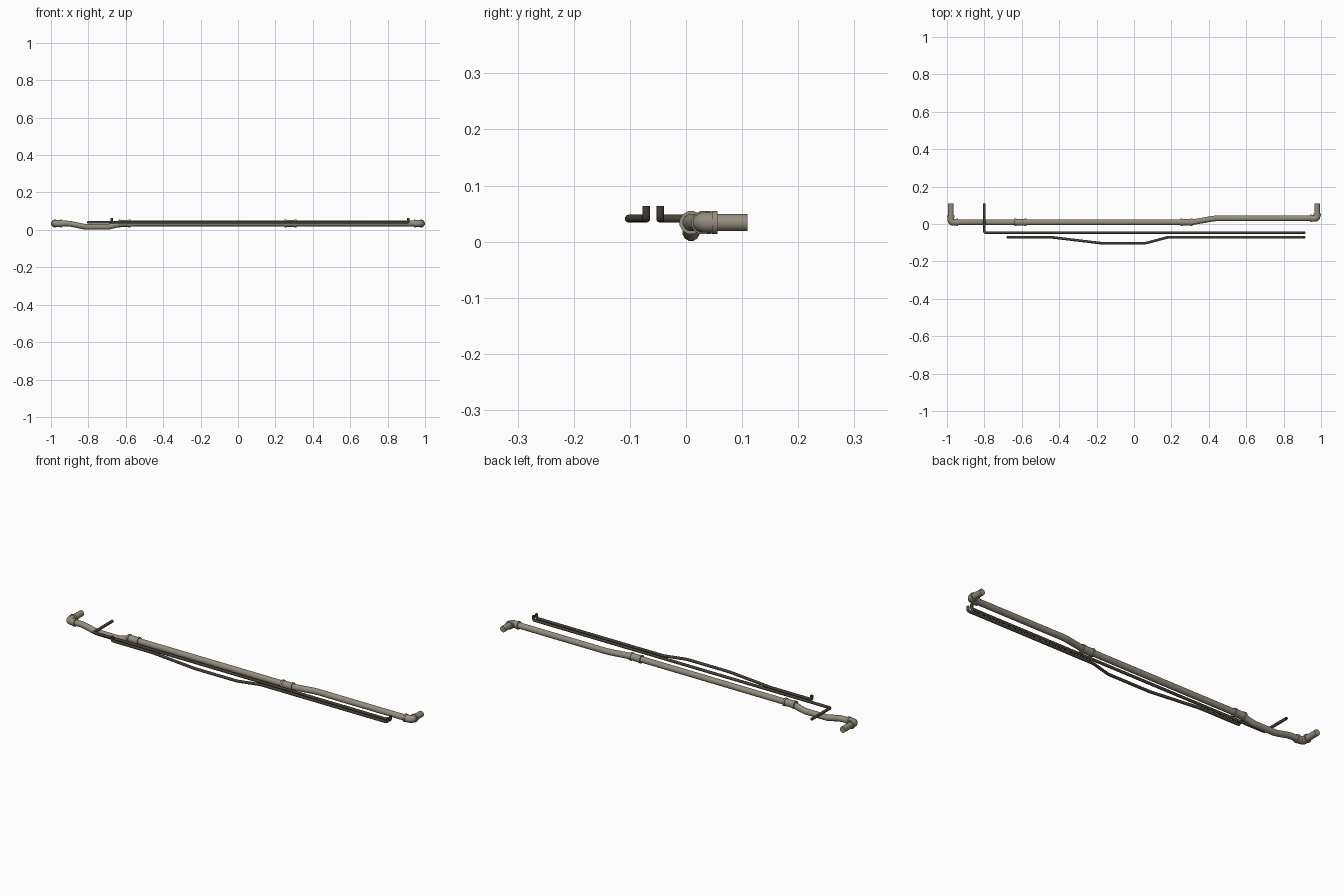
import bpy, bmesh, math
from mathutils import Vector

if "Cube" in bpy.data.objects:
    bpy.data.objects.remove(bpy.data.objects["Cube"])


def material(name, rgb):
    m = bpy.data.materials.new(name)
    m.diffuse_color = (*rgb, 1)
    m.use_nodes = True
    m.node_tree.nodes["Principled BSDF"].inputs["Base Color"].default_value = m.diffuse_color
    return m


TAN = material("weathered tan metal", (0.30, 0.27, 0.21))
DARK = material("dark brown metal", (0.062, 0.052, 0.038))


def round_corners(pts, radius, steps=3):
    """Replace each inner corner with a short arc-like bend."""
    pts = [Vector(p) for p in pts]
    if radius <= 0:
        return pts
    out = [pts[0]]
    for a, b, c in zip(pts, pts[1:], pts[2:]):
        p = b + (a - b).normalized() * radius
        q = b + (c - b).normalized() * radius
        for i in range(steps + 1):
            t = i / steps
            out.append(p * (1 - t) ** 2 + b * 2 * t * (1 - t) + q * t * t)
    return out + [pts[-1]]


def tube(name, pts, r, mat, bend=0.0, sides=12):
    """Sweep a round section along a path with mitred joints; r may be a list."""
    pts = round_corners(pts, bend)
    n = len(pts)
    radii = r if isinstance(r, (list, tuple)) else [r] * n
    dirs = [(b - a).normalized() for a, b in zip(pts, pts[1:])]
    d = dirs[0]
    u = Vector((0, 0, 1)) if abs(d.z) < 0.9 else Vector((0, 1, 0))
    bm = bmesh.new()
    rings = []
    for i, p in enumerate(pts):
        d_in, d_out = dirs[max(i - 1, 0)], dirs[min(i, n - 2)]
        u = (u - d_in * u.dot(d_in)).normalized()
        w = d_in.cross(u)
        plane = (d_in + d_out).normalized()
        ring = []
        for k in range(sides):
            ang = 2 * math.pi * (k + 0.5) / sides
            off = (u * math.cos(ang) + w * math.sin(ang)) * radii[i]
            off -= d_in * (off.dot(plane) / d_in.dot(plane))
            ring.append(bm.verts.new(p + off))
        u = d_in.rotation_difference(d_out) @ u
        rings.append(ring)
    for a, b in zip(rings, rings[1:]):
        for k in range(sides):
            j = (k + 1) % sides
            bm.faces.new((a[k], a[j], b[j], b[k]))
    bm.faces.new(rings[0][::-1])
    bm.faces.new(rings[-1])
    bmesh.ops.recalc_face_normals(bm, faces=bm.faces)
    me = bpy.data.meshes.new(name)
    bm.to_mesh(me)
    bm.free()
    me.materials.append(mat)
    ob = bpy.data.objects.new(name, me)
    bpy.context.collection.objects.link(ob)
    bpy.ops.object.select_all(action='DESELECT')
    ob.select_set(True)
    bpy.context.view_layer.objects.active = ob
    bpy.ops.object.shade_smooth_by_angle(angle=math.radians(40))
    return ob


def collar(name, centre, axis, half, r):
    c, a = Vector(centre), Vector(axis) * half
    tube(name, [c - a, c + a], r, TAN)


Z, R = 0.034, 0.0155
LY, RY = 0.009, 0.030       # main pipe offset on the left and right
LX, RX = -0.979, 0.979

# Large pipe: dips on the left, shifts back on the right, ends turn back
tube("main_pipe", [
    (LX, 0.11, Z), (LX, LY, Z), (-0.90, LY, Z), (-0.82, LY, 0.0165),
    (-0.69, LY, 0.0165), (-0.62, LY, Z), (0.31, LY, Z), (0.43, RY, Z),
    (RX, RY, Z), (RX, 0.11, Z)], R, TAN, bend=0.015)

# Elbow fittings with end collars
for side, x, y, ring_y in (("left", LX, LY, 0.040), ("right", RX, RY, 0.0515)):
    s = -1 if x > 0 else 1
    tube(side + "_elbow", [(x, ring_y, Z), (x, y, Z), (x + s * 0.034, y, Z)],
         0.0185, TAN, bend=0.014)
    collar(side + "_elbow_back_collar", (x, ring_y, Z), (0, 1, 0), 0.005, 0.021)
    collar(side + "_elbow_inner_collar", (x + s * 0.034, y, Z), (1, 0, 0), 0.005, 0.021)

# Straight couplings
for side, x in (("left", -0.607), ("right", 0.28)):
    tube(side + "_coupling", [(x - 0.028, LY, Z), (x + 0.028, LY, Z)], 0.0185, TAN)
    for end, s in (("outer", -1), ("inner", 1)):
        collar(f"{side}_coupling_{end}_collar", (x + s * 0.027, LY, Z), (1, 0, 0), 0.005, 0.021)

# Thin conduits with upturned ends
r, z, top = 0.0072, 0.041, 0.064
tube("inner_conduit", [
    (0.91, -0.046, top), (0.91, -0.046, z), (-0.80, -0.046, z), (-0.80, 0.11, z)],
    r, DARK, bend=0.008, sides=10)
tube("outer_conduit", [
    (0.91, -0.071, top), (0.91, -0.071, z), (0.18, -0.071, z), (0.065, -0.102, z),
    (-0.18, -0.102, z), (-0.44, -0.071, z), (-0.675, -0.071, z), (-0.675, -0.071, top)],
    r, DARK, bend=0.008, sides=10)
